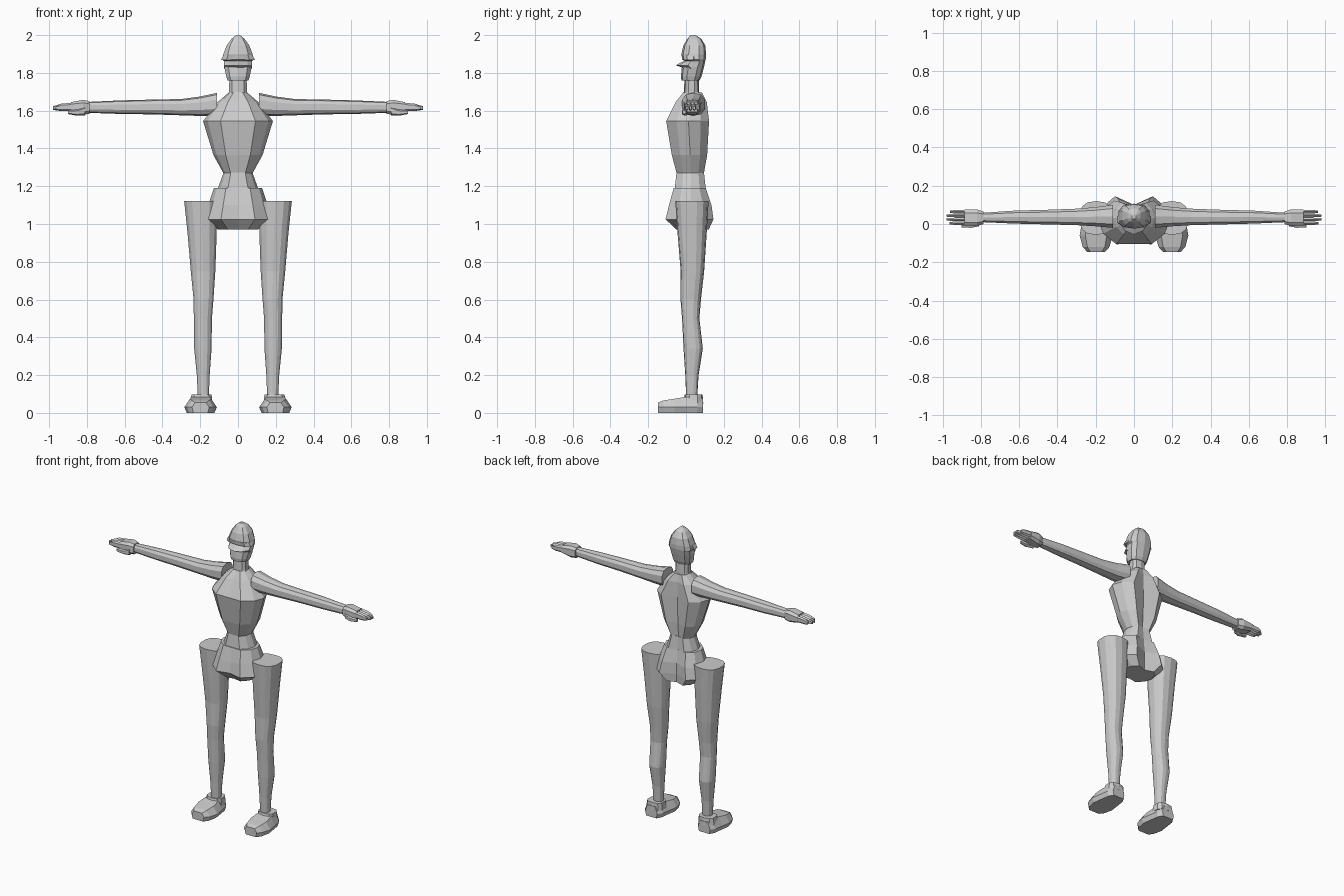
import bpy, math


def make(name, verts, faces, mirror=False):
    me = bpy.data.meshes.new(name)
    me.from_pydata(verts, [], faces)
    me.update()
    ob = bpy.data.objects.new(name, me)
    bpy.context.collection.objects.link(ob)
    bpy.context.view_layer.objects.active = ob
    # consistent outward normals
    import bmesh
    bm = bmesh.new()
    bm.from_mesh(me)
    bmesh.ops.recalc_face_normals(bm, faces=bm.faces)
    bm.to_mesh(me)
    bm.free()
    if mirror:
        m = ob.modifiers.new("Mirror", 'MIRROR')
        m.use_mirror_merge = False
    return ob


def loft(name, rings, mirror=False):
    """Skin a list of equal-length rings and cap both ends."""
    n = len(rings[0])
    verts = [p for r in rings for p in r]
    faces = [(i * n + j, i * n + (j + 1) % n, (i + 1) * n + (j + 1) % n, (i + 1) * n + j)
             for i in range(len(rings) - 1) for j in range(n)]
    faces.append(tuple(range(n))[::-1])
    faces.append(tuple((len(rings) - 1) * n + j for j in range(n)))
    return make(name, verts, faces, mirror)


def oval(a0, a1, b0, b1, n=12, e=0.8):
    """Rounded-box outline inside the given bounds."""
    pts = []
    for k in range(n):
        t = 2 * math.pi * (k + 0.5) / n
        c, s = math.cos(t), math.sin(t)
        c = math.copysign(abs(c) ** e, c) / math.cos(math.pi / n) ** e
        s = math.copysign(abs(s) ** e, s) / math.cos(math.pi / n) ** e
        pts.append(((a0 + a1) / 2 + c * (a1 - a0) / 2, (b0 + b1) / 2 + s * (b1 - b0) / 2))
    return pts


def z_ring(z, x0, x1, y0, y1, n=12, e=0.8):
    return [(a, b, z) for a, b in oval(x0, x1, y0, y1, n, e)]


def x_ring(x, y0, y1, z0, z1, n=10, e=0.8):
    return [(x, a, b) for a, b in oval(y0, y1, z0, z1, n, e)]


def body_ring(z, w, yf, yb, nf=0.0, nb=0.0):
    """Symmetric torso outline with front and back centre grooves."""
    d = yb - yf
    half = [(0.5 * w, yf), (0.87 * w, yf + 0.24 * d), (w, yf + 0.52 * d),
            (0.88 * w, yb - 0.2 * d), (0.55 * w, yb)]
    pts = [(0, yf + nf)] + half + [(0, yb - nb)] + [(-x, y) for x, y in reversed(half)]
    return [(x, y, z) for x, y in pts]


# torso: chest, ribs and waist
loft("torso", [body_ring(*s) for s in [
    (1.695, 0.05, -0.015, 0.085), (1.645, 0.108, -0.055, 0.11, 0.01, 0.02),
    (1.545, 0.185, -0.105, 0.122, 0.0, 0.03), (1.365, 0.13, -0.075, 0.112, 0.0, 0.025),
    (1.27, 0.078, -0.05, 0.095, 0.0, 0.015)]])
loft("waist", [body_ring(*s) for s in [
    (1.275, 0.075, -0.05, 0.095, 0.0, 0.01), (1.185, 0.108, -0.06, 0.105, 0.0, 0.01)]])
loft("pelvis", [body_ring(*s) for s in [
    (1.19, 0.128, -0.065, 0.105, 0.0, 0.01), (1.10, 0.157, -0.09, 0.135, 0.01, 0.035),
    (1.025, 0.18, -0.108, 0.145, 0.02, 0.045), (0.97, 0.105, -0.05, 0.12, 0.01, 0.02)]])

# neck and head
loft("neck", [z_ring(1.66, -0.058, 0.058, -0.02, 0.085, 10),
              z_ring(1.70, -0.048, 0.048, -0.01, 0.068, 10),
              z_ring(1.79, -0.045, 0.045, -0.005, 0.065, 10)])
loft("head", [z_ring(*s, 10, 0.75) for s in [
    (1.76, -0.055, 0.055, -0.022, 0.07), (1.78, -0.062, 0.062, -0.025, 0.08),
    (1.83, -0.072, 0.072, -0.02, 0.093), (1.862, -0.074, 0.074, 0.0, 0.1),
    (1.87, -0.082, 0.082, -0.018, 0.102), (1.90, -0.077, 0.077, -0.022, 0.104),
    (1.945, -0.06, 0.06, -0.012, 0.1), (1.98, -0.035, 0.035, 0.008, 0.08),
    (2.0, -0.01, 0.01, 0.025, 0.05)]])

# ridge across the face and brow band
loft("face_ridge", [[(x, yb, 1.868), (x, yf, 1.84), (x, yb, 1.822)] for x, yf, yb in [
    (-0.075, 0.01, 0.03), (-0.05, -0.035, 0.01), (0, -0.055, 0.0),
    (0.05, -0.035, 0.01), (0.075, 0.01, 0.03)]])
loft("brow_band", [z_ring(1.868, -0.09, 0.09, -0.015, 0.06, 10, 0.8),
                   z_ring(1.895, -0.077, 0.077, -0.022, 0.07, 10, 0.8)])

# arms
loft("arm", [x_ring(*s) for s in [
    (0.11, -0.02, 0.1, 1.575, 1.692), (0.2, -0.012, 0.088, 1.574, 1.673),
    (0.3, -0.006, 0.08, 1.577, 1.66), (0.46, -0.002, 0.074, 1.582, 1.657),
    (0.62, 0.002, 0.07, 1.584, 1.653), (0.8, 0.01, 0.058, 1.59, 1.645)]], True)

# hands: palm, fingers and thumb
loft("palm", [x_ring(*s, 8, 0.6) for s in [
    (0.785, 0.0, 0.065, 1.582, 1.65), (0.82, -0.01, 0.076, 1.58, 1.657),
    (0.885, -0.008, 0.076, 1.594, 1.645)]], True)
for i, tip in enumerate((0.965, 0.98, 0.98, 0.96)):
    y = 0.004 + i * 0.02
    loft(f"finger_{i + 1}", [x_ring(0.875, y - 0.009, y + 0.009, 1.6, 1.64, 6),
                             x_ring(0.935, y - 0.009, y + 0.009, 1.6, 1.635, 6),
                             x_ring(tip, y - 0.006, y + 0.006, 1.605, 1.622, 6)], True)
loft("thumb", [x_ring(0.81, -0.012, 0.015, 1.577, 1.62, 6),
               x_ring(0.85, -0.02, 0.008, 1.575, 1.605, 6),
               x_ring(0.9, -0.018, 0.0, 1.583, 1.602, 6)], True)

# legs
loft("leg", [z_ring(*s, 14, 0.8) for s in [
    (1.122, 0.11, 0.285, -0.055, 0.118), (0.95, 0.113, 0.267, -0.043, 0.108),
    (0.75, 0.12, 0.25, -0.027, 0.095), (0.6, 0.13, 0.235, -0.028, 0.078),
    (0.5, 0.138, 0.234, -0.02, 0.07), (0.34, 0.14, 0.232, -0.012, 0.088),
    (0.2, 0.15, 0.218, -0.003, 0.066), (0.07, 0.155, 0.212, 0.002, 0.058)]], True)

# feet: ankle cuff and shoe
loft("ankle_cuff", [z_ring(0.05, 0.135, 0.255, -0.015, 0.09, 10, 0.7),
                    z_ring(0.098, 0.14, 0.246, -0.005, 0.086, 10, 0.7)], True)
foot = []
for y, w, h in [(-0.147, 0.045, 0.055), (-0.12, 0.07, 0.066), (-0.06, 0.086, 0.075),
                (0.0, 0.076, 0.085), (0.06, 0.066, 0.085), (0.09, 0.045, 0.075)]:
    foot.append([(0.198 + a * w, y, z) for a, z in [
        (-0.85, 0), (0.85, 0), (1, 0.03), (0.65, h), (-0.65, h), (-1, 0.03)]])
loft("foot", foot, True)
